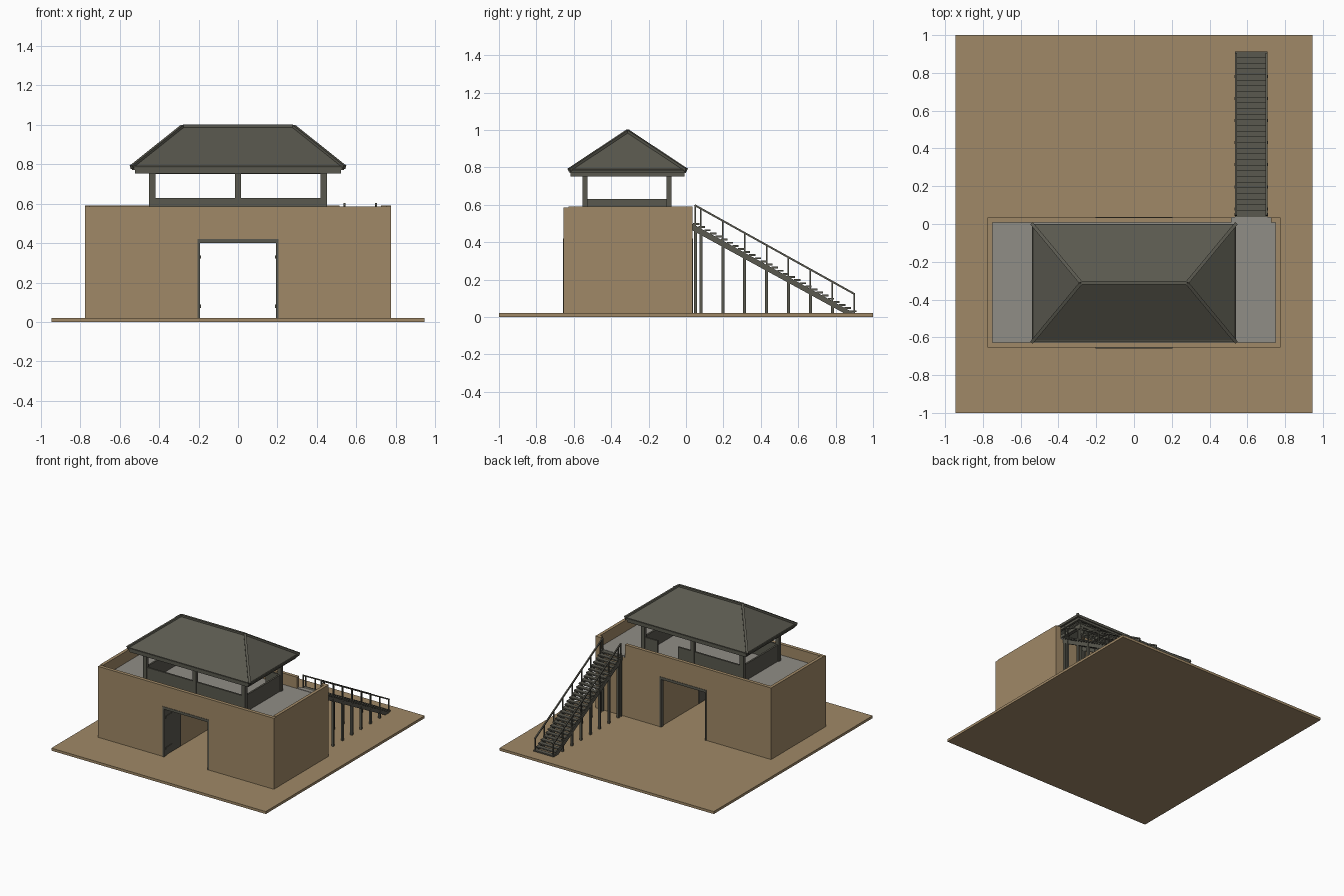
import bpy, bmesh
from mathutils import Vector

if "Cube" in bpy.data.objects:
    bpy.data.objects.remove(bpy.data.objects["Cube"])


def material(name, rgb):
    m = bpy.data.materials.new(name)
    lin = [((c / 255 + 0.055) / 1.055) ** 2.4 for c in rgb]
    m.diffuse_color = (*lin, 1)
    m.use_nodes = True
    m.node_tree.nodes["Principled BSDF"].inputs["Base Color"].default_value = m.diffuse_color
    return m


EARTH = material("earth_brown", (160, 137, 103))
TIMBER = material("dark_timber", (90, 89, 79))
STONE = material("deck_grey", (144, 141, 134))


def finish(name, bm, mat):
    bmesh.ops.recalc_face_normals(bm, faces=bm.faces)
    me = bpy.data.meshes.new(name)
    bm.to_mesh(me)
    bm.free()
    me.materials.append(mat)
    ob = bpy.data.objects.new(name, me)
    bpy.context.collection.objects.link(ob)
    return ob


def prism(name, pts, axis, a, b, mat):
    """Extrude a 2D outline: axis 'y' takes (x, z) points, axis 'x' takes (y, z)."""
    bm = bmesh.new()
    place = (lambda p: (p[0], a, p[1])) if axis == 'y' else (lambda p: (a, p[0], p[1]))
    step = (0, b - a, 0) if axis == 'y' else (b - a, 0, 0)
    face = bm.faces.new([bm.verts.new(place(p)) for p in pts])
    ext = bmesh.ops.extrude_face_region(bm, geom=[face], use_keep_orig=True)
    bmesh.ops.translate(bm, vec=step, verts=[v for v in ext['geom'] if isinstance(v, bmesh.types.BMVert)])
    return finish(name, bm, mat)


def box(name, x0, x1, y0, y1, z0, z1, mat):
    return prism(name, [(x0, z0), (x1, z0), (x1, z1), (x0, z1)], 'y', y0, y1, mat)


def beam(name, p, q, w, mat):
    """Square bar from p to q."""
    p, q = Vector(p), Vector(q)
    d = q - p
    bm = bmesh.new()
    bmesh.ops.create_cube(bm, size=1)
    bmesh.ops.scale(bm, vec=(w, w, d.length), verts=bm.verts)
    ob = finish(name, bm, mat)
    ob.rotation_euler = d.to_track_quat('Z', 'Y').to_euler()
    ob.location = (p + q) / 2
    return ob


def ring(name, x, y0, y1, t, z0, z1, mat):
    """Rectangular frame of four boards."""
    box(name + "_front", -x, x, y0, y0 + t, z0, z1, mat)
    box(name + "_back", -x, x, y1 - t, y1, z0, z1, mat)
    for s, n in ((-1, "_left"), (1, "_right")):
        xs = sorted((s * x, s * (x - t)))
        box(name + n, *xs, y0 + t, y1 - t, z0, z1, mat)


# Ground slab
G = 0.02
DECK = 0.5
box("ground_slab", -0.945, 0.945, -1, 1, 0, G, EARTH)

# Gate walls: front and back with an opening, back also notched for the stair
gate = [(0.2, G), (0.2, 0.41), (-0.2, 0.41), (-0.2, G)]
prism("front_wall", [(-0.775, G), (-0.775, 0.585), (0.775, 0.585), (0.775, G)] + gate,
      'y', -0.655, -0.627, EARTH)
prism("back_wall", [(-0.775, G), (-0.775, 0.59), (0.515, 0.59), (0.515, DECK), (0.725, DECK),
                    (0.725, 0.59), (0.775, 0.59), (0.775, G)] + gate, 'y', 0.008, 0.035, EARTH)
for s, n in ((-1, "left"), (1, "right")):
    xs = sorted((s * 0.775, s * 0.75))
    box(n + "_side_wall", *xs, -0.627, 0.008, G, 0.59, EARTH)
    xs = sorted((s * 0.2, s * 0.225))
    box(n + "_passage_wall", *xs, -0.627, 0.008, G, 0.41, EARTH)
box("passage_ceiling", -0.225, 0.225, -0.627, 0.008, 0.41, 0.43, EARTH)

# Walkway deck, reaching through the notch to the stair
box("deck", -0.75, 0.75, -0.627, 0.008, DECK - 0.03, DECK, STONE)
box("stair_landing", 0.515, 0.725, 0.008, 0.036, DECK - 0.01, DECK + 0.003, STONE)

# Gate frames, open door leaves and hinges
for y, n in ((-0.658, "front"), (0.008, "back")):
    box(n + "_gate_lintel", -0.205, 0.205, y, y + 0.03, 0.4, 0.42, TIMBER)
    for s in (-1, 1):
        xs = sorted((s * 0.205, s * 0.192))
        box(n + "_gate_post", *xs, y, y + 0.03, G, 0.4, TIMBER)
for s in (-1, 1):
    xs = sorted((s * 0.2, s * 0.193))
    box("door_leaf", *xs, -0.628, -0.44, G + 0.005, 0.4, TIMBER)
    for z in (0.08, 0.33):
        xs = sorted((s * 0.193, s * 0.188))
        box("door_hinge", *xs, -0.64, -0.56, z - 0.008, z + 0.008, TIMBER)

# Pavilion posts
X, YF, YB = 0.435, -0.54, -0.09
for x in (-X, 0, X):
    for y in (YF, YB):
        box("pavilion_post", x - 0.016, x + 0.016, y - 0.013, y + 0.013, DECK, 0.76, TIMBER)

# Pavilion low walls, with a doorway at the back
box("low_wall_front", -X, X, YF - 0.007, YF + 0.007, DECK, 0.63, TIMBER)
box("low_wall_back_long", -X, 0.13, YB - 0.007, YB + 0.007, DECK, 0.63, TIMBER)
box("low_wall_back_short", 0.31, X, YB - 0.007, YB + 0.007, DECK, 0.63, TIMBER)
for s in (-1, 1):
    box("low_wall_side", s * X - 0.007, s * X + 0.007, YF, YB, DECK, 0.63, TIMBER)

# Roof beams and fascia
ring("post_beam", X + 0.015, YF - 0.015, YB + 0.015, 0.03, 0.75, 0.775, TIMBER)
ring("lower_fascia", 0.522, -0.618, -0.007, 0.018, 0.752, 0.778, TIMBER)
ring("upper_fascia", 0.537, -0.624, 0.0, 0.015, 0.77, 0.79, TIMBER)
for x in (-0.22, 0, 0.22):
    box("tie_beam", x - 0.012, x + 0.012, -0.61, -0.015, 0.756, 0.776, TIMBER)

# Hipped roof shell
YM = -0.312
corners = [(-0.54, -0.625, 0.785), (0.54, -0.625, 0.785), (0.54, 0.001, 0.785), (-0.54, 0.001, 0.785)]
ridge = [(-0.28, YM, 0.992), (0.28, YM, 0.992)]
bm = bmesh.new()
v = [bm.verts.new(p) for p in corners + ridge]
for f in ((0, 1, 5, 4), (1, 2, 5), (2, 3, 4, 5), (3, 0, 4)):
    bm.faces.new([v[i] for i in f])
roof = finish("roof", bm, TIMBER)
mod = roof.modifiers.new("thickness", 'SOLIDIFY')
mod.thickness = 0.015
mod.offset = -1

# Ridge and hip caps
beam("ridge_cap", ridge[0], ridge[1], 0.018, TIMBER)
for i, c in enumerate(corners):
    beam("hip_cap", c, ridge[0 if c[0] < 0 else 1], 0.018, TIMBER)

# Rafters under the long slopes
for i in range(-3, 4):
    x = i * 0.09
    for ye in (-0.61, -0.014):
        beam("rafter", (x, ye, 0.77), (x, YM, 0.967), 0.014, TIMBER)


# Stair: slope line, stringers, treads
def slope(y):
    return 0.495 - 0.555 * (y - 0.04)


for x in (0.535, 0.695):
    prism("stair_stringer", [(0.036, 0.497), (0.9, G), (0.845, G), (0.036, 0.462)],
          'x', x, x + 0.012, TIMBER)
N = 29
for i in range(N):
    y = 0.038 + i * 0.03
    z = slope(y + 0.015) + 0.014
    box("stair_tread", 0.534, 0.707, y, y + 0.034, z - 0.01, z, TIMBER)

# Stair supports, balusters and handrails on both sides
ys = [0.08 + i * 0.117 for i in range(8)]
for x in (0.541, 0.701):
    for y in [0.05] + ys[:-1]:
        box("stair_support", x - 0.008, x + 0.008, y - 0.008, y + 0.008, G, slope(y) - 0.01, TIMBER)
    for y in [0.05] + ys:
        box("baluster", x - 0.004, x + 0.004, y - 0.004, y + 0.004,
            max(G, slope(y) - 0.01), 0.598 - 0.559 * (y - 0.05), TIMBER)
    beam("handrail", (x, 0.046, 0.598), (x, 0.902, 0.122), 0.01, TIMBER)
